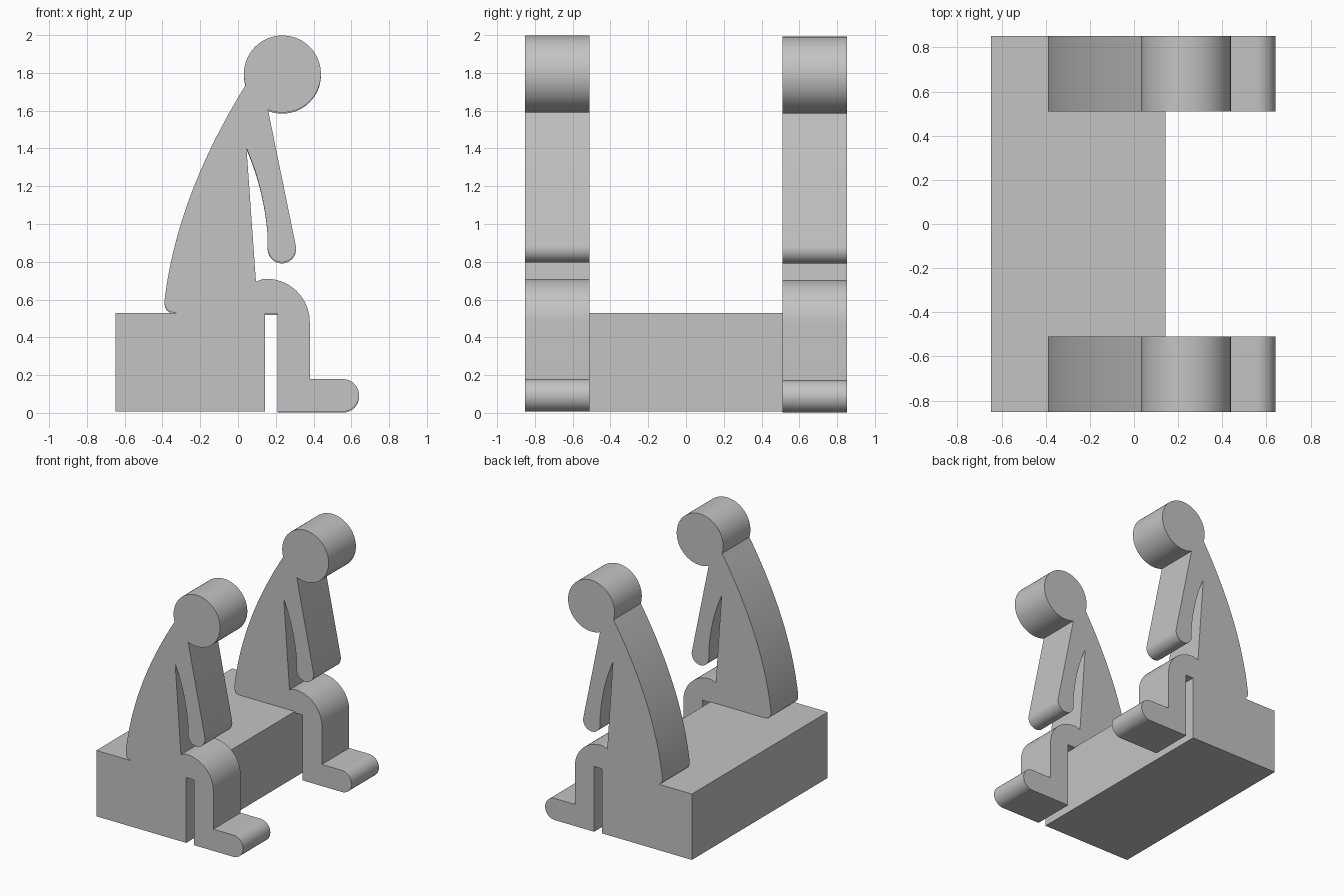
import bpy
import bmesh
from math import sin, cos, radians
from mathutils import Vector

cube = bpy.data.objects.get("Cube")
if cube:
    bpy.data.objects.remove(cube, do_unlink=True)

grey = bpy.data.materials.new("stone grey")
grey.use_nodes = True
grey.diffuse_color = (0.55, 0.55, 0.55, 1)
grey.node_tree.nodes["Principled BSDF"].inputs["Base Color"].default_value = grey.diffuse_color


def arc(x, z, r, start, end, steps):
    """Points along a circular arc, angles in degrees."""
    angles = [radians(start + (end - start) * i / steps) for i in range(steps + 1)]
    return [(x + r * cos(a), z + r * sin(a)) for a in angles]


def curve(a, b, c, steps):
    """Points along a quadratic curve from a to c, pulled towards b."""
    a, b, c = Vector(a), Vector(b), Vector(c)
    ts = [i / steps for i in range(steps + 1)]
    return [tuple(a * (1 - t) ** 2 + b * 2 * t * (1 - t) + c * t * t) for t in ts]


def prism(name, outline, y0, y1, lift=0):
    """Extrude an x-z outline from y0 to y1."""
    bm = bmesh.new()
    face = bm.faces.new([bm.verts.new((x, y0, z + lift)) for x, z in outline])
    new = bmesh.ops.extrude_face_region(bm, geom=[face])["geom"]
    moved = [v for v in new if isinstance(v, bmesh.types.BMVert)]
    bmesh.ops.translate(bm, verts=moved, vec=(0, y1 - y0, 0))
    bmesh.ops.recalc_face_normals(bm, faces=bm.faces)
    mesh = bpy.data.meshes.new(name)
    bm.to_mesh(mesh)
    bm.free()
    mesh.materials.append(grey)
    obj = bpy.data.objects.new(name, mesh)
    bpy.context.collection.objects.link(obj)
    bpy.ops.object.select_all(action="DESELECT")
    obj.select_set(True)
    bpy.context.view_layer.objects.active = obj
    bpy.ops.object.shade_smooth_by_angle(angle=radians(30))
    return obj


# Seated figure silhouette, clockwise from the seat
figure = (
    curve((-0.325, 0.53), (-0.4, 0.53), (-0.387, 0.61), 8)               # rounded hip
    + curve((-0.385, 0.625), (-0.314, 1.164), (0.04, 1.735), 24)         # bent back
    + arc(0.235, 1.794, 0.204, 196, -112, 56)                           # head
    + arc(0.232, 0.872, 0.075, 11, -180, 20)                            # arm and hand
    + curve((0.157, 0.94), (0.14, 1.18), (0.045, 1.4), 14)               # inner arm
    + [(0.095, 0.695)]                                                  # belly
    + arc(0.15, 0.48, 0.23, 94, 0, 20)                                  # thigh and knee
    + [(0.38, 0.179)]                                                   # shin
    + arc(0.555, 0.093, 0.086, 90, -90, 20)                             # foot
    + [(0.21, 0.007), (0.21, 0.525), (0.14, 0.525), (0.14, 0.53)]       # calf
)

prism("front_seated_figure", figure, -0.852, -0.51)
prism("back_seated_figure", figure, 0.51, 0.852, lift=-0.006)

# Bench block
bench = [(-0.648, 0.007), (-0.648, 0.53), (0.142, 0.53), (0.142, 0.007)]
prism("bench", bench, -0.852, 0.852)
